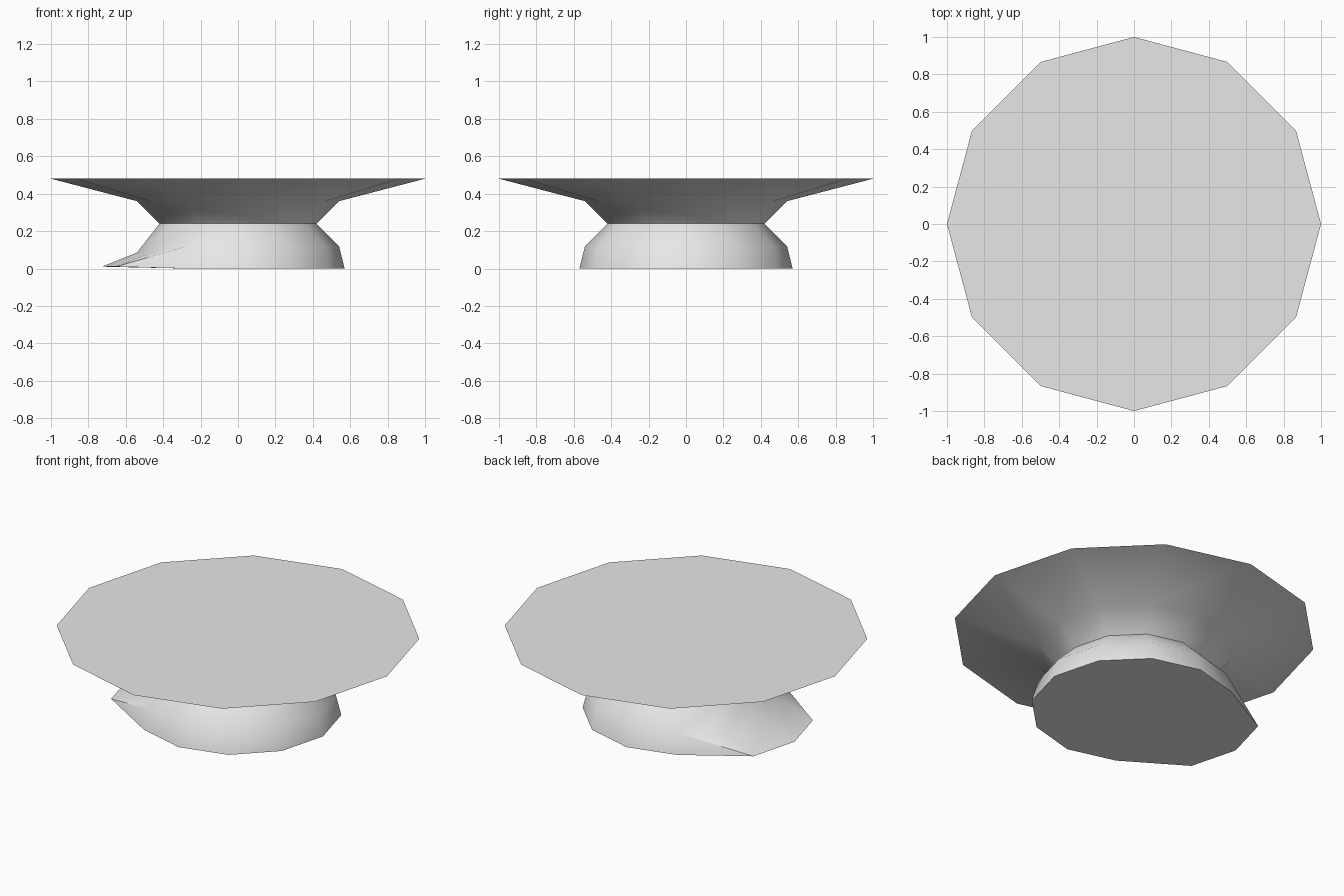
import bpy, bmesh, math

cube = bpy.data.objects.get("Cube")
if cube:
    bpy.data.objects.remove(cube, do_unlink=True)

SIDES = 12
# (radius, height) from the foot up to the rim
PROFILE = [(0.57, 0.0), (0.54, 0.12), (0.42, 0.24), (0.54, 0.36), (1.0, 0.48)]

grey = bpy.data.materials.new("light_grey")
grey.use_nodes = True
colour = (0.8, 0.8, 0.8, 1)
grey.diffuse_color = colour
grey.node_tree.nodes["Principled BSDF"].inputs["Base Color"].default_value = colour

# Turned body: one ring of vertices per profile point
bm = bmesh.new()
rings = []
for r, z in PROFILE:
    angles = [math.tau * i / SIDES for i in range(SIDES)]
    rings.append([bm.verts.new((r * math.cos(a), r * math.sin(a), z)) for a in angles])

for low, high in zip(rings, rings[1:]):
    for i in range(SIDES):
        j = (i + 1) % SIDES
        bm.faces.new((low[i], low[j], high[j], high[i]))

# Flat top and underside
bm.faces.new(rings[-1])
bm.faces.new(rings[0][::-1])

# Spout-like lip: pull three foot vertices outward, lower the ones above
foot, shoulder = rings[0], rings[1]
for i in (5, 6, 7):
    foot[i].co.x -= 0.158
    foot[i].co.z += 0.01
    shoulder[i].co.z -= 0.035

# Crease on each side of the lip
for i, j in ((7, 8), (5, 4)):
    bmesh.ops.connect_verts(bm, verts=[foot[i], shoulder[j]])

bmesh.ops.recalc_face_normals(bm, faces=bm.faces[:])
mesh = bpy.data.meshes.new("flared_pedestal")
bm.to_mesh(mesh)
bm.free()
mesh.materials.append(grey)
pedestal = bpy.data.objects.new("flared_pedestal", mesh)
bpy.context.collection.objects.link(pedestal)

# Smooth sides with crisp rim, neck and foot edges
bpy.ops.object.select_all(action="DESELECT")
pedestal.select_set(True)
bpy.context.view_layer.objects.active = pedestal
bpy.ops.object.shade_smooth_by_angle(angle=math.radians(40))
